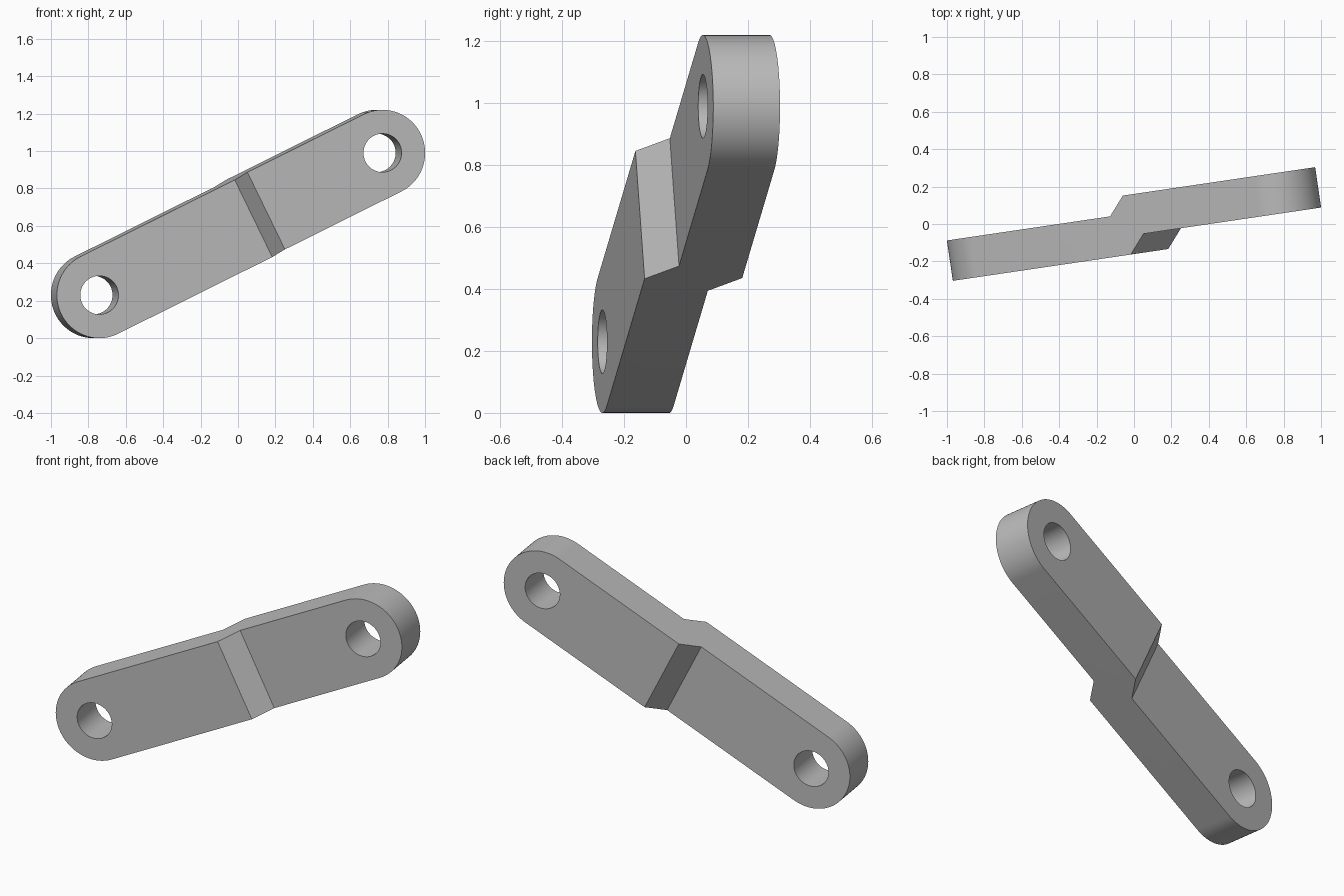
import bpy, bmesh
from math import radians, sin, cos, pi
from mathutils import Matrix

cube = bpy.data.objects.get("Cube")
if cube:
    bpy.data.objects.remove(cube, do_unlink=True)

REACH, RADIUS, HOLE = 0.861, 0.23, 0.103   # hole offset, end radius, bore radius
HALF, STEP = 0.109, 0.05                   # half thickness, half offset

grey = bpy.data.materials.new("plain grey")
grey.use_nodes = True
grey.diffuse_color = (0.5, 0.5, 0.5, 1)
grey.node_tree.nodes["Principled BSDF"].inputs["Base Color"].default_value = grey.diffuse_color


def prism(name, points, direction):
    """Extrude a closed outline along a direction."""
    bm = bmesh.new()
    face = bm.faces.new([bm.verts.new(p) for p in points])
    out = bmesh.ops.extrude_face_region(bm, geom=[face])
    verts = [g for g in out["geom"] if isinstance(g, bmesh.types.BMVert)]
    bmesh.ops.translate(bm, verts=verts, vec=direction)
    bmesh.ops.recalc_face_normals(bm, faces=bm.faces)
    mesh = bpy.data.meshes.new(name)
    bm.to_mesh(mesh)
    bm.free()
    mesh.materials.append(grey)
    obj = bpy.data.objects.new(name, mesh)
    bpy.context.collection.objects.link(obj)
    return obj


def arc(centre, radius, start, sweep, count):
    angles = [start + sweep * i / count for i in range(count + 1)]
    return [(centre + radius * cos(a), -0.5, radius * sin(a)) for a in angles]


def cut(target, cutter, operation):
    mod = target.modifiers.new(cutter.name, 'BOOLEAN')
    mod.operation, mod.solver, mod.object = operation, 'EXACT', cutter
    bpy.context.view_layer.objects.active = target
    bpy.ops.object.modifier_apply(modifier=mod.name)
    bpy.data.objects.remove(cutter, do_unlink=True)


# Stepped bar: joggled side profile, extruded across the width
low, high = -STEP, STEP
side = [(-1.3, low - HALF), (0.067, low - HALF), (0.16, high - HALF), (1.3, high - HALF),
        (1.3, high + HALF), (0.072, high + HALF), (-0.021, low + HALF), (-1.3, low + HALF)]
arm = prism("offset_link_arm", [(x, y, -0.4) for x, y in side], (0, 0, 0.8))

# Rounded ends
outline = arc(REACH, RADIUS, -pi / 2, pi, 48) + arc(-REACH, RADIUS, pi / 2, pi, 48)
cut(arm, prism("rounded_outline", outline, (0, 1, 0)), 'INTERSECT')

# Pin holes
for x in (-REACH, REACH):
    cut(arm, prism("pin_hole", arc(x, HOLE, 0, 2 * pi, 64)[:-1], (0, 1, 0)), 'DIFFERENCE')

# Tilt the arm and stand it on the ground
arm.matrix_world = (Matrix.Translation((0, 0, 0.61)) @ Matrix.Rotation(radians(8.4), 4, 'Z')
                    @ Matrix.Rotation(radians(-26.2), 4, 'Y'))
bpy.ops.object.select_all(action='DESELECT')
arm.select_set(True)
bpy.context.view_layer.objects.active = arm
bpy.ops.object.shade_smooth_by_angle(angle=radians(20))
